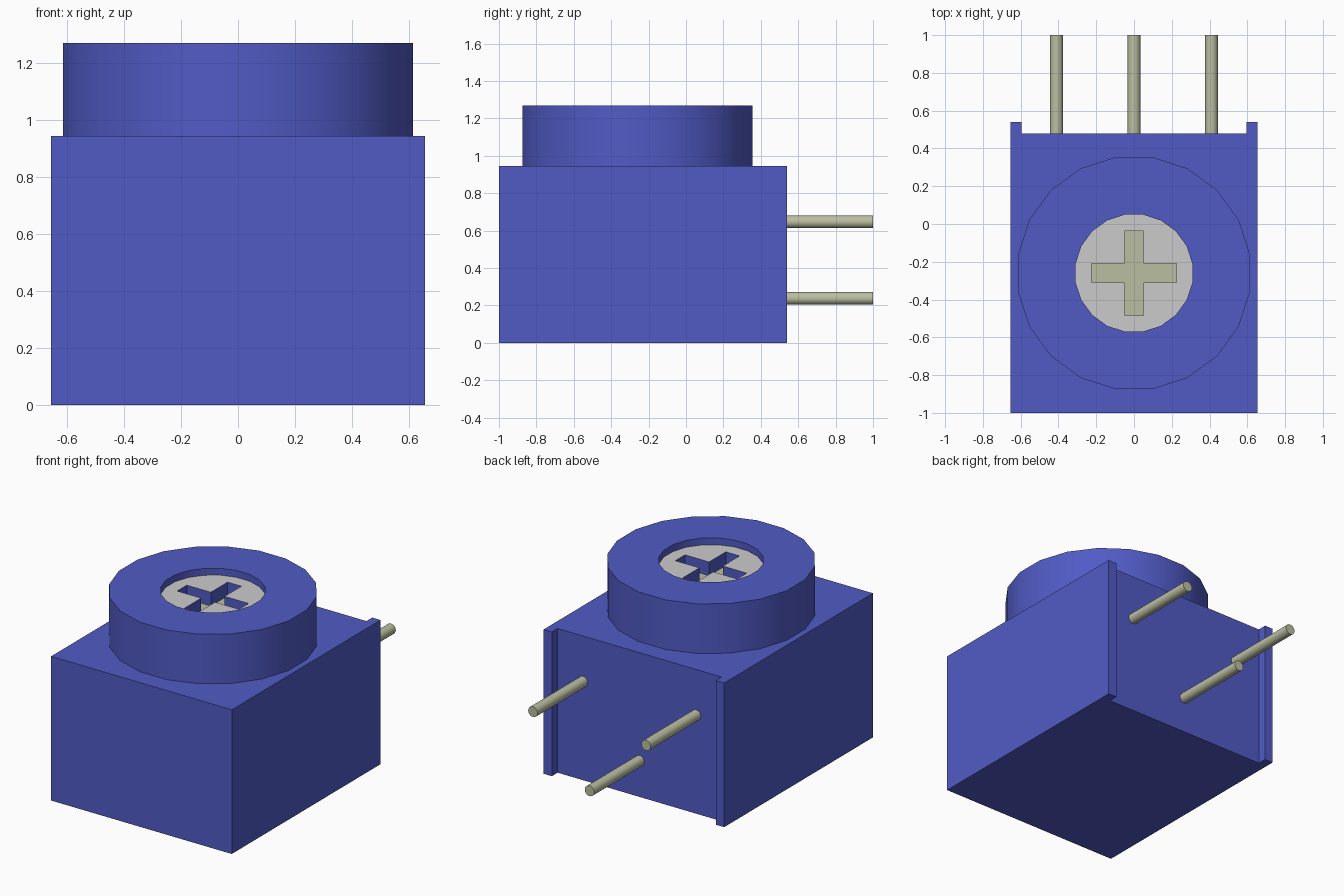
import bpy, bmesh, math
from mathutils import Matrix

cube = bpy.data.objects.get("Cube")
if cube:
    bpy.data.objects.remove(cube)


def material(name, rgb):
    m = bpy.data.materials.new(name)
    m.use_nodes = True
    color = (*rgb, 1)
    m.diffuse_color = color
    m.node_tree.nodes["Principled BSDF"].inputs["Base Color"].default_value = color
    return m


blue = material("blue plastic", (0.082, 0.105, 0.56))
grey = material("grey dial", (0.6, 0.6, 0.6))
metal = material("pale metal", (0.5, 0.52, 0.36))


def finish(name, bm, mat, smooth=False, recalc=True):
    if recalc:
        bmesh.ops.recalc_face_normals(bm, faces=bm.faces)
    mesh = bpy.data.meshes.new(name)
    bm.to_mesh(mesh)
    bm.free()
    mesh.materials.append(mat)
    obj = bpy.data.objects.new(name, mesh)
    bpy.context.collection.objects.link(obj)
    if smooth:
        bpy.ops.object.select_all(action="DESELECT")
        obj.select_set(True)
        bpy.context.view_layer.objects.active = obj
        bpy.ops.object.shade_smooth_by_angle(angle=math.radians(30))
    return obj


def loop(bm, points, z):
    return [bm.verts.new((x, y, z)) for x, y in points]


def bridge(bm, a, b):
    n = len(a)
    for i in range(n):
        j = (i + 1) % n
        bm.faces.new((a[i], a[j], b[j], b[i]))


# Body: rectangular block with two standing ribs at the back corners
W, RIB, FRONT, BACK, RIB_BACK, TOP = 0.655, 0.595, -1.0, 0.48, 0.54, 0.945
half = [(W, FRONT), (W, RIB_BACK), (RIB, RIB_BACK), (RIB, BACK)]
outline = half + [(-x, y) for x, y in reversed(half)]
bm = bmesh.new()
low, high = loop(bm, outline, 0), loop(bm, outline, TOP)
bridge(bm, low, high)
bm.faces.new(low)
bm.faces.new(high)
finish("body", bm, blue)

# Dial collar: faceted ring with a shallow recess
CY, RIM, FLOOR, SLOT, SIDES = -0.26, 1.27, 1.225, 1.135, 20


def circle(r):
    angles = [(i + 0.5) * math.tau / SIDES for i in range(SIDES)]
    return [(r * math.cos(a), CY + r * math.sin(a)) for a in angles]


OUTER, INNER = circle(0.622), circle(0.313)
bm = bmesh.new()
rings = [loop(bm, OUTER, TOP), loop(bm, OUTER, RIM),
         loop(bm, INNER, RIM), loop(bm, INNER, FLOOR)]
for a, b in zip(rings, rings[1:]):
    bridge(bm, a, b)
finish("dial_collar", bm, blue, smooth=True, recalc=False)

# Cross outline, one corner turned through four quarters
ARM, THICK = 0.224, 0.05
cross = []
for q in range(4):
    c, s = round(math.cos(q * math.pi / 2)), round(math.sin(q * math.pi / 2))
    for x, y in ((ARM, -THICK), (ARM, THICK), (THICK, THICK)):
        cross.append((c * x - s * y, CY + s * x + c * y))

# Grey dial face with the cross cut out
bm = bmesh.new()
edges = []
for points in (INNER, cross):
    vs = loop(bm, points, FLOOR)
    edges += [bm.edges.new((vs[i - 1], vs[i])) for i in range(len(vs))]
bmesh.ops.triangle_fill(bm, edges=edges, use_beauty=True, normal=(0, 0, 1))
for f in bm.faces:
    f.normal_update()
    if f.normal.z < 0:
        f.normal_flip()
finish("dial_face", bm, grey, recalc=False)

# Slot walls facing inward, and the slot floor
bm = bmesh.new()
bridge(bm, loop(bm, cross, FLOOR), loop(bm, cross, SLOT))
finish("slot_walls", bm, blue, recalc=False)
bm = bmesh.new()
bm.faces.new(loop(bm, cross, SLOT))
finish("slot_floor", bm, metal, recalc=False)

# Three round pins out of the back, the middle one lower
for name, x, z in (("left_pin", 0.41, 0.647), ("middle_pin", 0, 0.238),
                   ("right_pin", -0.41, 0.647)):
    bm = bmesh.new()
    place = Matrix.Translation((x, (BACK + 1) / 2, z)) @ Matrix.Rotation(math.pi / 2, 4, "X")
    bmesh.ops.create_cone(bm, cap_ends=True, segments=20, radius1=0.034,
                          radius2=0.034, depth=1 - BACK, matrix=place)
    finish(name, bm, metal, smooth=True)
